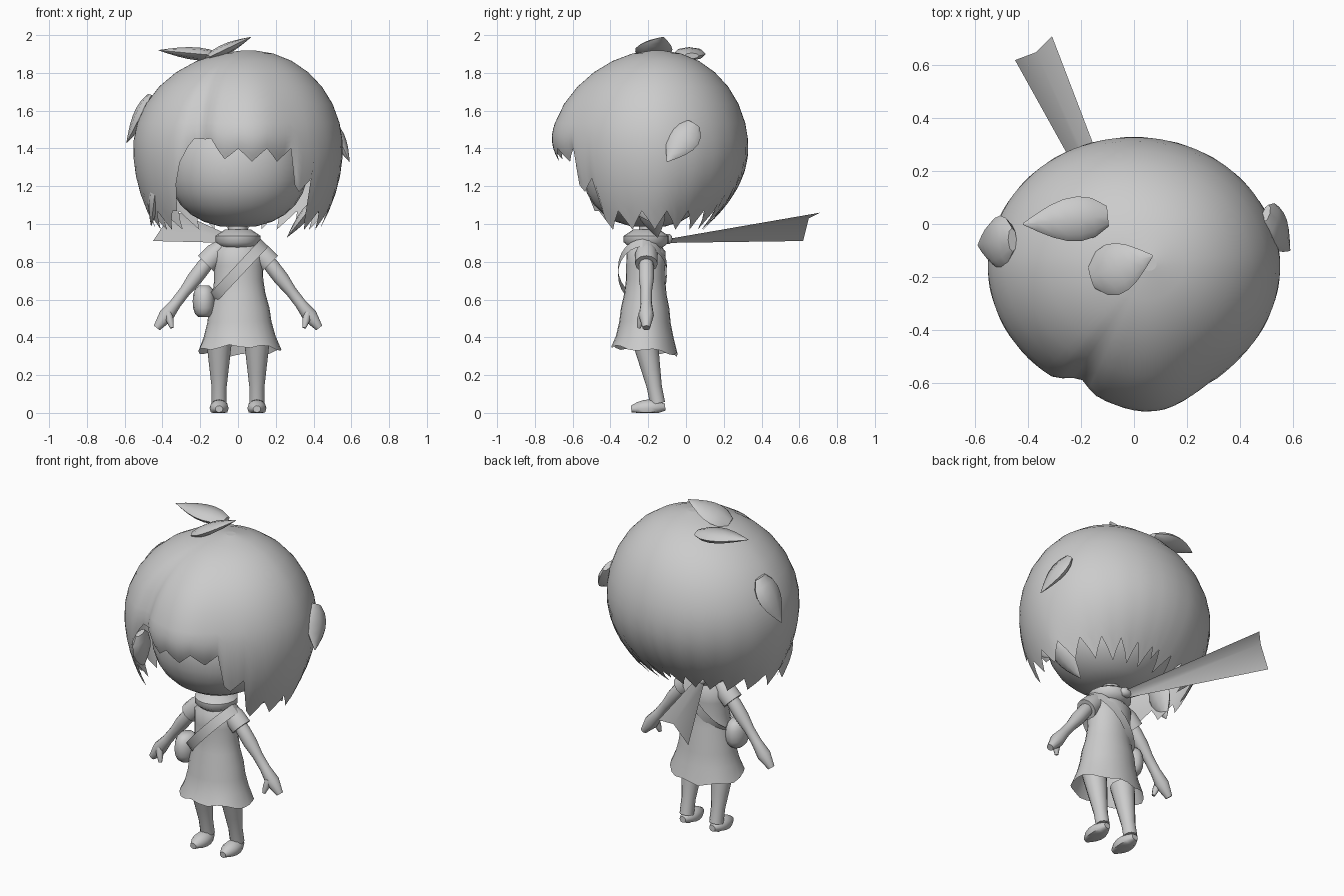
import bpy, math
from mathutils import Vector

cube = bpy.data.objects.get("Cube")
if cube:
    bpy.data.objects.remove(cube, do_unlink=True)

grey = bpy.data.materials.new("plain grey")
grey.use_nodes = True
grey.diffuse_color = (0.6, 0.6, 0.6, 1)
grey.node_tree.nodes["Principled BSDF"].inputs["Base Color"].default_value = grey.diffuse_color

SIDEWAYS = Vector((1, 0, 0))
DEPTHWAYS = Vector((0, 1, 0))
parts = []


def build(name, verts, faces):
    """Make a mesh object from points and faces."""
    mesh = bpy.data.meshes.new(name)
    mesh.from_pydata([tuple(v) for v in verts], [], faces)
    mesh.materials.append(grey)
    mesh.update()
    obj = bpy.data.objects.new(name, mesh)
    bpy.context.collection.objects.link(obj)
    parts.append(obj)
    return obj


def grid_faces(rows, columns, closed=True):
    """Quads joining consecutive rows of points."""
    span = columns if closed else columns - 1
    return [(r * columns + c, r * columns + (c + 1) % columns,
             (r + 1) * columns + (c + 1) % columns, (r + 1) * columns + c)
            for r in range(rows - 1) for c in range(span)]


def capped_faces(rows, columns):
    """Side quads plus a polygon at either end."""
    last = (rows - 1) * columns
    return grid_faces(rows, columns) + [tuple(reversed(range(columns))),
                                        tuple(range(last, last + columns))]


def limb(name, start, end, widths, flat=1.0, across=SIDEWAYS, sides=12, capped=True):
    """Evenly spaced elliptical rings from start to end, one for each width."""
    start, end = Vector(start), Vector(end)
    along = (end - start).normalized()
    u = (across - along * across.dot(along)).normalized()
    v = along.cross(u) * flat
    verts = []
    for i, width in enumerate(widths):
        centre = start.lerp(end, i / (len(widths) - 1))
        for k in range(sides):
            angle = math.tau * k / sides
            verts.append(centre + (u * math.cos(angle) + v * math.sin(angle)) * width)
    connect = capped_faces if capped else grid_faces
    return build(name, verts, connect(len(widths), sides))


def tuft(name, root, tip, width, flat=0.4, across=DEPTHWAYS):
    """Leaf-shaped lock of hair that swells and then narrows to a point."""
    steps = [i / 6 for i in range(7)]
    widths = [width * (math.sin(math.pi * t ** 0.8) + 0.6 * (1 - t) + 0.05) for t in steps]
    limb(name, root, tip, widths, flat, across, sides=8)


def rounded(name, centre, size, power, sides=16, rings=10):
    """Rounded solid; a higher power gives a squarer outline."""
    verts = []
    for i in range(1, rings):
        height = -math.cos(math.pi * i / rings)
        radius = (1 - abs(height) ** power) ** (1 / power)
        for k in range(sides):
            angle = math.tau * k / sides
            verts.append((centre[0] + size[0] * radius * math.cos(angle),
                          centre[1] + size[1] * radius * math.sin(angle),
                          centre[2] + size[2] * height))
    build(name, verts, capped_faces(rings - 1, sides))


# Head and neck
rounded("head", (0, -0.2, 1.3), (0.37, 0.35, 0.32), power=2.2, sides=28, rings=14)
limb("neck", (0, -0.2, 0.86), (0, -0.2, 1.05), (0.05, 0.05))


# Hair cap: angles run around the head from the front, in degrees
def hem_height(angle):
    """Jagged lower edge: parted fringe, cheek openings, then hanging points."""
    tooth = abs(angle / 8 % 2 - 1)
    if -24 <= angle <= 34:
        return 1.33 + 0.07 * tooth + 0.12 * max(0, -angle / 24) ** 2
    if -44 <= angle < -24:
        return 1.47 - 0.4 * ((-24 - angle) / 20) ** 2
    if 34 < angle < 50:
        return 1.17 + 0.07 * tooth
    return 0.97 + 0.1 * tooth


def hair_point(angle, z):
    """Point on the hair surface at an angle and height."""
    a = math.radians(angle)
    back = max(0, -math.cos(a))
    if z > 1.4:
        scale = math.sqrt(1 - ((z - 1.4) / 0.52) ** 2)
    else:
        scale = 1 - (1.2 + 1.5 * back) * (1.4 - z) ** 2
    bang = math.exp(-((angle - 8) / 20) ** 2)
    parting = math.exp(-((angle + 25) / 6) ** 2)
    radius = 0.515 + 0.04 * math.sin(a) ** 2 - 0.035 * back
    radius += (0.055 * bang - 0.04 * parting) * scale ** 2
    if abs(angle) < 36 and z < 1.5:
        scale -= 2.5 * (1.5 - z) ** 2
    lean = max(0, 0.06 * (1 - scale)) if z > 1.4 else 0
    return (radius * scale * math.sin(a) + lean, -0.15 - radius * scale * math.cos(a), z)


angles = range(-180, 180, 4)
dome = [1.4 + 0.52 * math.cos(math.radians(d)) for d in range(3, 76, 12)]
hair = [hair_point(a, z) for z in dome for a in angles]
for step in range(1, 7):
    hair += [hair_point(a, dome[-1] + (hem_height(a) - dome[-1]) * step / 6) for a in angles]
build("hair_cap", hair, grid_faces(len(dome) + 6, len(angles)) + [tuple(range(len(angles)))])

# Loose tufts and hanging locks
tuft("crown_tuft_right", (-0.1, 0.03, 1.89), (-0.42, 0, 1.92), 0.06)
tuft("crown_tuft_middle", (-0.16, -0.2, 1.88), (0.07, -0.12, 1.99), 0.07, flat=0.3)
tuft("side_tuft_left", (0.5, 0.04, 1.53), (0.59, -0.1, 1.33), 0.06)
tuft("side_tuft_right", (-0.46, -0.06, 1.68), (-0.59, -0.08, 1.43), 0.07)
tuft("front_lock_right", (-0.43, -0.33, 1.25), (-0.46, -0.27, 0.99), 0.06)
tuft("front_lock_left", (0.43, -0.33, 1.25), (0.44, -0.2, 1.02), 0.06)
tuft("nape_lock_left", (0.42, -0.2, 1.13), (0.26, -0.15, 0.93), 0.05)

# Dress with a wavy open hem that dips at the back
dress = limb("dress", (0.01, -0.22, 0.33), (0, -0.21, 0.93),
             (0.22, 0.19, 0.17, 0.16, 0.14, 0.13, 0.13, 0.13, 0.05),
             flat=0.8, sides=24, capped=False)
for vert in dress.data.vertices[:24]:
    a = math.atan2(vert.co.y + 0.22, vert.co.x)
    vert.co.z += 0.01 * math.sin(6 * a) - 0.02 * math.sin(a)

# Scarf: collar, knot and folded tail
limb("scarf_collar", (0, -0.21, 0.87), (0, -0.21, 0.97), (0.08, 0.12, 0.12, 0.07), sides=16)
rounded("scarf_knot", (-0.02, -0.1, 0.92), (0.04, 0.03, 0.03), power=2, sides=10, rings=6)
build("scarf_tail",
      [(-0.05, -0.1, 0.9), (-0.45, 0.62, 0.91), (-0.02, -0.1, 0.92),
       (-0.37, 0.65, 1.03), (0, -0.1, 0.92), (-0.31, 0.71, 1.06)],
      grid_faces(3, 2, closed=False))

# Limbs, built once for each side
for side, m in (("left", 1), ("right", -1)):
    limb(side + "_sleeve", (0.07 * m, -0.21, 0.89), (0.17 * m, -0.21, 0.79),
         (0.04, 0.06, 0.06), across=DEPTHWAYS)
    limb(side + "_arm", (0.13 * m, -0.21, 0.84), (0.43 * m, -0.21, 0.45),
         (0.03, 0.04, 0.04, 0.03, 0.03, 0.04, 0.02), across=DEPTHWAYS)
    limb(side + "_thumb", (0.37 * m, -0.23, 0.53), (0.35 * m, -0.25, 0.45),
         (0.02, 0.02, 0.01), sides=8)
    limb(side + "_leg", (0.1 * m, -0.22, 0.4), (0.1 * m, -0.15, 0.05),
         (0.07, 0.06, 0.05, 0.04, 0.04))
    shoe = limb(side + "_shoe", (0.1 * m, -0.11, 0.03), (0.1 * m, -0.29, 0.02),
                (0.02, 0.04, 0.05, 0.05, 0.04, 0.02), flat=0.9)
    for vert in shoe.data.vertices:
        vert.co.z = max(0, vert.co.z)

# Shoulder bag on a slanting looped strap
rounded("bag", (-0.18, -0.24, 0.59), (0.06, 0.08, 0.09), power=2.5, sides=14, rings=8)
turns = [math.tau * i / 24 for i in range(25)]
strap = [Vector((0.14 * math.cos(t), -0.23 - 0.13 * math.sin(t), 0.75 + 0.15 * math.cos(t)))
         for t in turns]
half = Vector((-0.02, 0, 0.02))
build("bag_strap", [p - half for p in strap] + [p + half for p in strap],
      grid_faces(2, len(turns), closed=False))

# Smooth shading with crisp creases
bpy.ops.object.select_all(action="DESELECT")
for obj in parts:
    obj.select_set(True)
bpy.context.view_layer.objects.active = parts[0]
bpy.ops.object.shade_smooth_by_angle(angle=math.radians(50))
